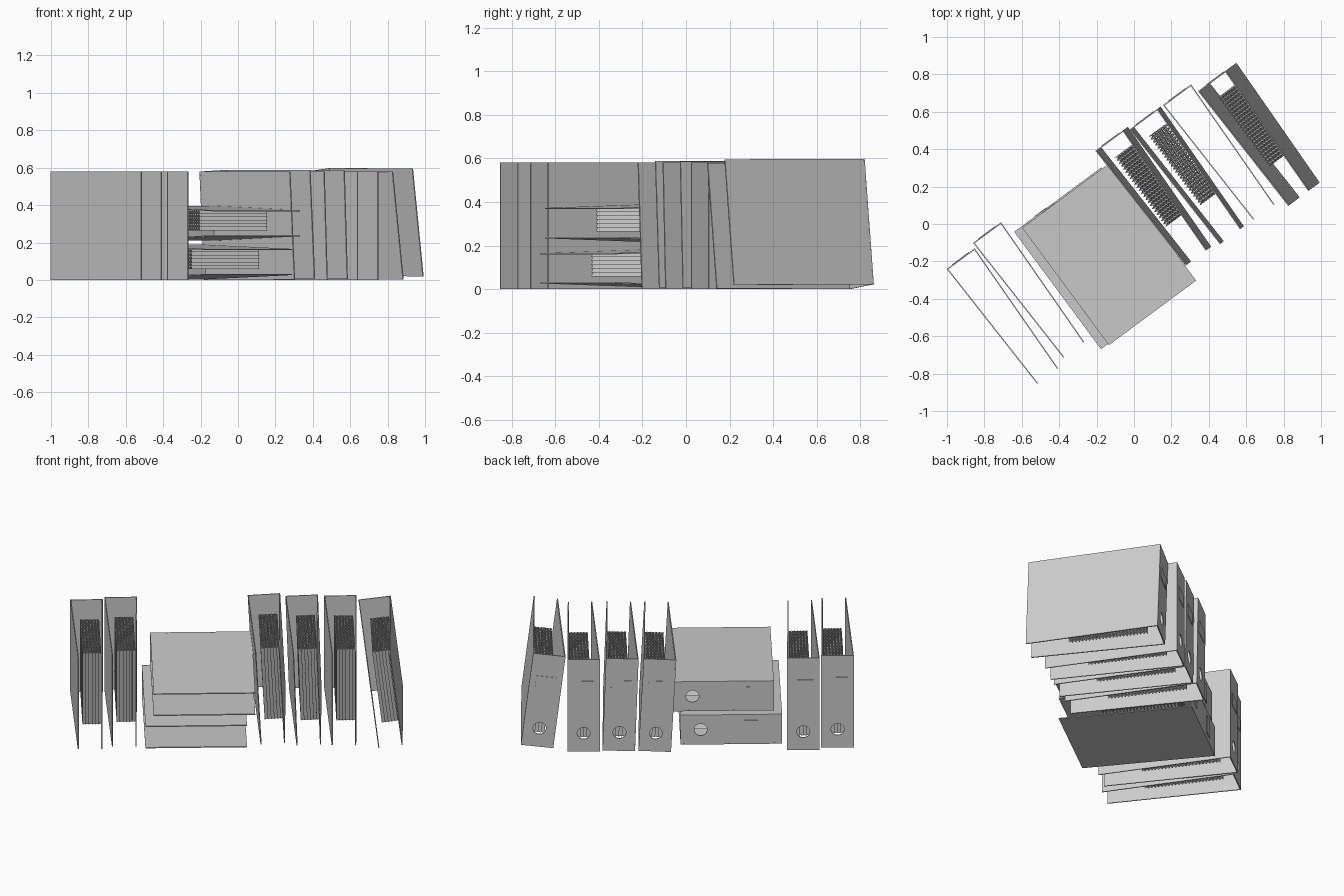
import bpy, bmesh
from math import radians, sin, cos, pi
from mathutils import Matrix, Vector

if "Cube" in bpy.data.objects:
    bpy.data.objects.remove(bpy.data.objects["Cube"], do_unlink=True)

WIDTH, DEPTH, HEIGHT, BOARD = 0.186, 0.78, 0.58, 0.006
ROW_ANGLE = radians(36.5)
TAPER = radians(1.7)

grey = bpy.data.materials.new("grey_card")
grey.use_nodes = True
grey.diffuse_color = (0.6, 0.6, 0.6, 1)
grey.node_tree.nodes["Principled BSDF"].inputs["Base Color"].default_value = (0.6, 0.6, 0.6, 1)


def finish(name, bm):
    mesh = bpy.data.meshes.new(name)
    bm.to_mesh(mesh)
    bm.free()
    mesh.materials.append(grey)
    return mesh


def box(name, low, high, turn=0):
    """Box between two corners, then turned about the vertical through the origin."""
    low, high = Vector(low), Vector(high)
    bm = bmesh.new()
    bmesh.ops.create_cube(bm, size=1, matrix=Matrix.Translation((low + high) / 2)
                          @ Matrix.Diagonal((*(high - low), 1)))
    bm.transform(Matrix.Rotation(turn, 4, 'Z'))
    return finish(name, bm)


def spine_mesh():
    """Back board with a round finger hole, drawn as a filled outline."""
    curve = bpy.data.curves.new("spine_outline", 'CURVE')
    curve.dimensions, curve.fill_mode = '2D', 'BOTH'
    curve.extrude = BOARD / 2
    outline = [(0, 0), (WIDTH, 0), (WIDTH, HEIGHT), (0, HEIGHT)]
    hole = [(WIDTH / 2 + 0.037 * cos(i * pi / 12), 0.115 + 0.037 * sin(i * pi / 12))
            for i in range(24)]
    for points in (outline, hole):
        spline = curve.splines.new('POLY')
        spline.points.add(len(points) - 1)
        for point, (x, y) in zip(spline.points, points):
            point.co = (x, y, 0, 1)
        spline.use_cyclic_u = True
    helper = bpy.data.objects.new("spine_outline", curve)
    bpy.context.scene.collection.objects.link(helper)
    bpy.context.view_layer.update()
    flat = bpy.data.meshes.new_from_object(
        helper.evaluated_get(bpy.context.evaluated_depsgraph_get()))
    bpy.data.objects.remove(helper)
    bm = bmesh.new()
    bm.from_mesh(flat)
    bpy.data.meshes.remove(flat)
    bmesh.ops.remove_doubles(bm, verts=bm.verts, dist=0.0001)
    bm.transform(Matrix.Translation((0, -BOARD / 2, 0)) @ Matrix.Rotation(pi / 2, 4, 'X'))
    for face in bm.faces:
        face.material_index = 0
        face.smooth = False
    return finish("spine", bm)


def pages_mesh():
    """Upright sheets, each finely pleated along the depth."""
    bm = bmesh.new()
    pleats = 46
    for sheet in range(6):
        x = 0.064 + sheet * 0.018
        previous = None
        for i in range(pleats + 1):
            px = x + (0.009 if i % 2 else -0.009)
            py = -0.09 - 0.46 * i / pleats
            pair = [bm.verts.new((px, py, z)) for z in (0.048, 0.497)]
            if previous:
                bm.faces.new((previous[0], pair[0], pair[1], previous[1]))
            previous = pair
    return finish("pages", bm)


# Shared parts of one binder: origin at the lower left corner of the spine
left_cover = box("left_cover", (0, -DEPTH, 0), (BOARD, 0, HEIGHT), TAPER)
right_cover = box("right_cover", (-BOARD, -DEPTH, 0), (0, 0, HEIGHT), -TAPER)
label = box("spine_label", (0.036, 0, 0.365), (0.15, 0.003, 0.443))
parts = [("spine", spine_mesh(), 0), ("left_cover", left_cover, 0),
         ("right_cover", right_cover, WIDTH), ("label", label, 0),
         ("pages", pages_mesh(), 0)]

# Place along the row, depth of the spine, lift and lean
binders = {
    "end_binder": (-0.948, -0.402, 0, 0),
    "second_binder": (-0.752, -0.43, 0, 0),
    "lower_lying_binder": (0.04, -0.347, 0.003, 90),
    "upper_lying_binder": (0.087, -0.339, 0.21, 90),
    "propped_binder": (0.097, -0.437, 0, 3),
    "tilted_binder": (0.302, -0.42, 0, 2),
    "upright_binder": (0.503, -0.418, 0, 0),
    "leaning_binder": (0.768, -0.367, 0, 7),
}
for name, (along, back, lift, lean) in binders.items():
    place = (Matrix.Rotation(ROW_ANGLE, 4, 'Z') @ Matrix.Translation((along, -back, lift))
             @ Matrix.Rotation(-radians(lean), 4, 'Y'))
    for part, mesh, shift in parts:
        obj = bpy.data.objects.new(f"{name}_{part}", mesh)
        obj.matrix_world = place @ Matrix.Translation((shift, 0, 0))
        bpy.context.scene.collection.objects.link(obj)
